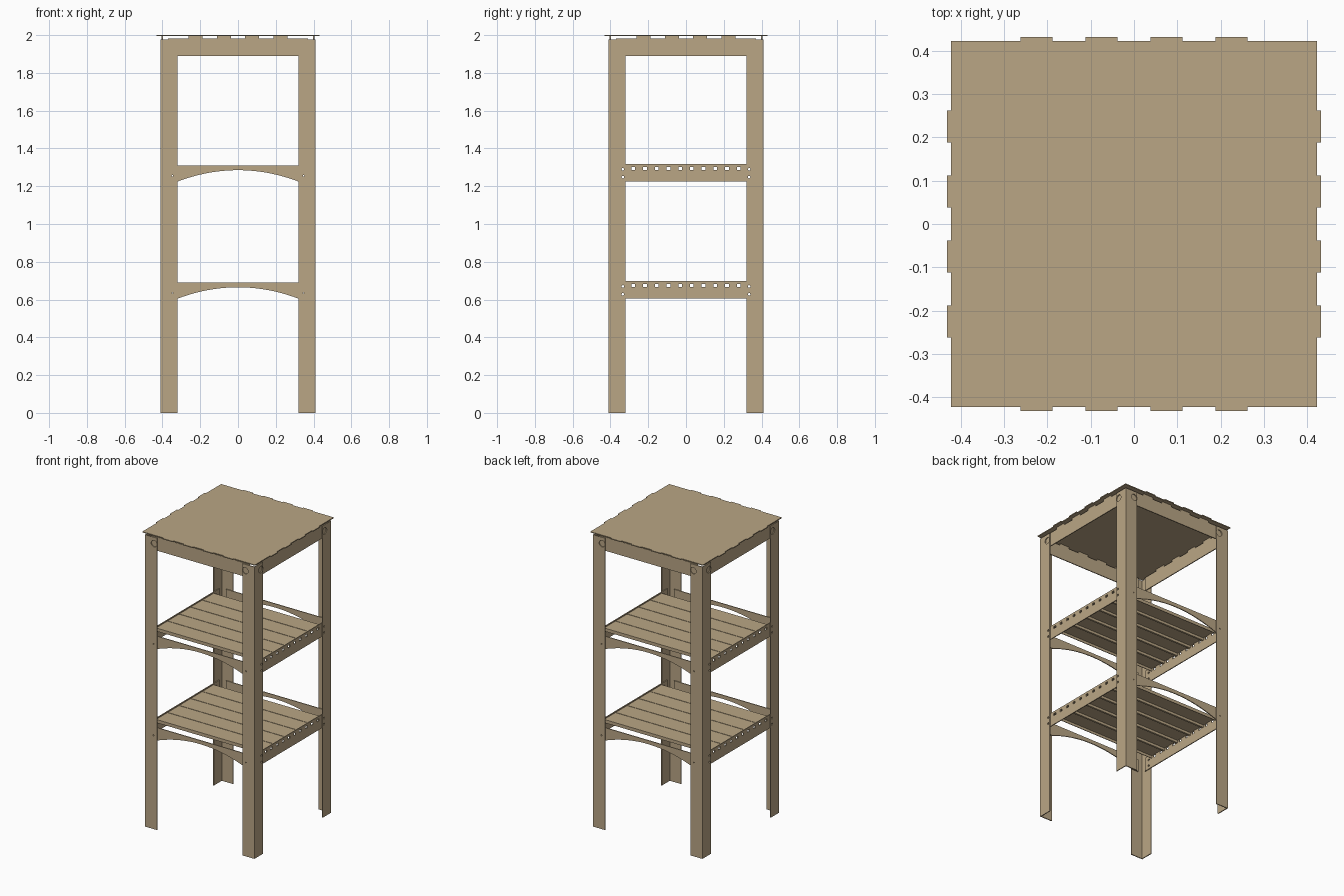
import bpy
import math
from mathutils import Matrix

if "Cube" in bpy.data.objects:
    bpy.data.objects.remove(bpy.data.objects["Cube"])

wood = bpy.data.materials.new("tan_sheet")
wood.diffuse_color = (0.49, 0.38, 0.235, 1)
wood.use_nodes = True
wood.node_tree.nodes["Principled BSDF"].inputs["Base Color"].default_value = wood.diffuse_color


def rect(x0, x1, y0, y1):
    return [(x0, y0), (x1, y0), (x1, y1), (x0, y1)]


def circle(x, y, r, n=16):
    return [(x + r * math.cos(2 * math.pi * i / n),
             y + r * math.sin(2 * math.pi * i / n)) for i in range(n)]


def sheet(name, outlines, thick, matrix):
    """Flat plate from an outline plus hole outlines, thickened about its plane."""
    cu = bpy.data.curves.new(name, 'CURVE')
    cu.dimensions = '2D'
    cu.fill_mode = 'BOTH'
    cu.extrude = thick / 2
    for pts in outlines:
        sp = cu.splines.new('POLY')
        sp.points.add(len(pts) - 1)
        for p, (x, y) in zip(sp.points, pts):
            p.co = (x, y, 0, 1)
        sp.use_cyclic_u = True
    tmp = bpy.data.objects.new(name + "_curve", cu)
    bpy.context.collection.objects.link(tmp)
    bpy.context.view_layer.update()
    deps = bpy.context.evaluated_depsgraph_get()
    me = bpy.data.meshes.new_from_object(tmp.evaluated_get(deps))
    bpy.data.objects.remove(tmp)
    me.materials.clear()
    me.materials.append(wood)
    for poly in me.polygons:
        poly.material_index = 0
        poly.use_smooth = False
    ob = bpy.data.objects.new(name, me)
    ob.matrix_world = matrix
    bpy.context.collection.objects.link(ob)
    return ob


def wall(side, dist):
    """Upright plane on side 0 front, 1 right, 2 back, 3 left."""
    return (Matrix.Rotation(side * math.pi / 2, 4, 'Z')
            @ Matrix.Translation((0, -dist, 0))
            @ Matrix.Rotation(math.pi / 2, 4, 'X'))


T = 0.006
SHELVES = (0.69, 1.31)
TABS = (-0.225, -0.075, 0.075, 0.225)

# Top panel with edge tabs
edge = []
for k in range(4):
    c, s = round(math.cos(k * math.pi / 2)), round(math.sin(k * math.pi / 2))
    line = [(-0.422, -0.422)]
    for t in TABS:
        line += [(t - 0.037, -0.422), (t - 0.037, -0.431),
                 (t + 0.037, -0.431), (t + 0.037, -0.422)]
    edge += [(x * c - y * s, x * s + y * c) for x, y in line]
sheet("top_panel", [edge], T, Matrix.Translation((0, 0, 2 - T / 2)))

for k in range(4):
    is_side = k % 2 == 1

    # Bolt holes shared by the leg flanges and the rails behind them
    def bolts(sx, z0):
        if is_side:
            return [circle(sx * 0.334, z0 - 0.02, 0.007, 10),
                    circle(sx * 0.334, z0 - 0.062, 0.007, 10)]
        return [circle(sx * 0.347, z0 - 0.055, 0.004, 8)]

    # Leg flanges: two per face, meeting at the corners as angle posts
    for sx in (-1, 1):
        x0, x1 = sorted((sx * 0.32, sx * 0.411))
        holes = [circle(sx * 0.342, 1.935, 0.022, 24)]
        for z0 in SHELVES:
            holes += bolts(sx, z0)
        sheet("leg_flange", [rect(x0, x1, 0, 1.978)] + holes, T, wall(k, 0.408))

    # Top rail with tabs up to the panel
    pts = [(-0.37, 1.89), (0.37, 1.89), (0.37, 1.982)]
    for t in reversed(TABS):
        pts += [(t + 0.037, 1.982), (t + 0.037, 1.995),
                (t - 0.037, 1.995), (t - 0.037, 1.982)]
    pts.append((-0.37, 1.982))
    sheet("top_rail", [pts], T, wall(k, 0.401))

    for z0 in SHELVES:
        ends = bolts(-1, z0) + bolts(1, z0)
        if is_side:
            # Slotted side rail
            slots = [rect(y - 0.01, y + 0.01, z0 - 0.023, z0 - 0.008)
                     for y in [(i - 4.5) * 0.062 for i in range(10)]]
            sheet("side_rail", [rect(-0.37, 0.37, z0 - 0.085, z0 + 0.007)] + slots + ends,
                  T, wall(k, 0.401))
        else:
            # Arched front and back rail
            arch = [(x, z0 - 0.025 - 0.06 * (x / 0.32) ** 2)
                    for x in [-0.32 + 0.64 * i / 24 for i in range(25)]]
            pts = ([(-0.37, z0), (-0.37, z0 - 0.085)] + arch
                   + [(0.37, z0 - 0.085), (0.37, z0)])
            sheet("arched_rail", [pts] + ends, T, wall(k, 0.401))

# Shelf slats: shallow folded channels running left to right
for z0 in SHELVES:
    for i in range(5):
        y = (i - 2) * 0.124
        a, b, f = y - 0.06, y + 0.06, 0.004
        profile = [(a, z0 - 0.022), (a + f, z0 - 0.022), (a + f, z0 - 0.005),
                   (b - f, z0 - 0.005), (b - f, z0 - 0.022), (b, z0 - 0.022),
                   (b, z0), (a, z0)]
        sheet("shelf_slat", [profile], 0.796, wall(1, 0))
